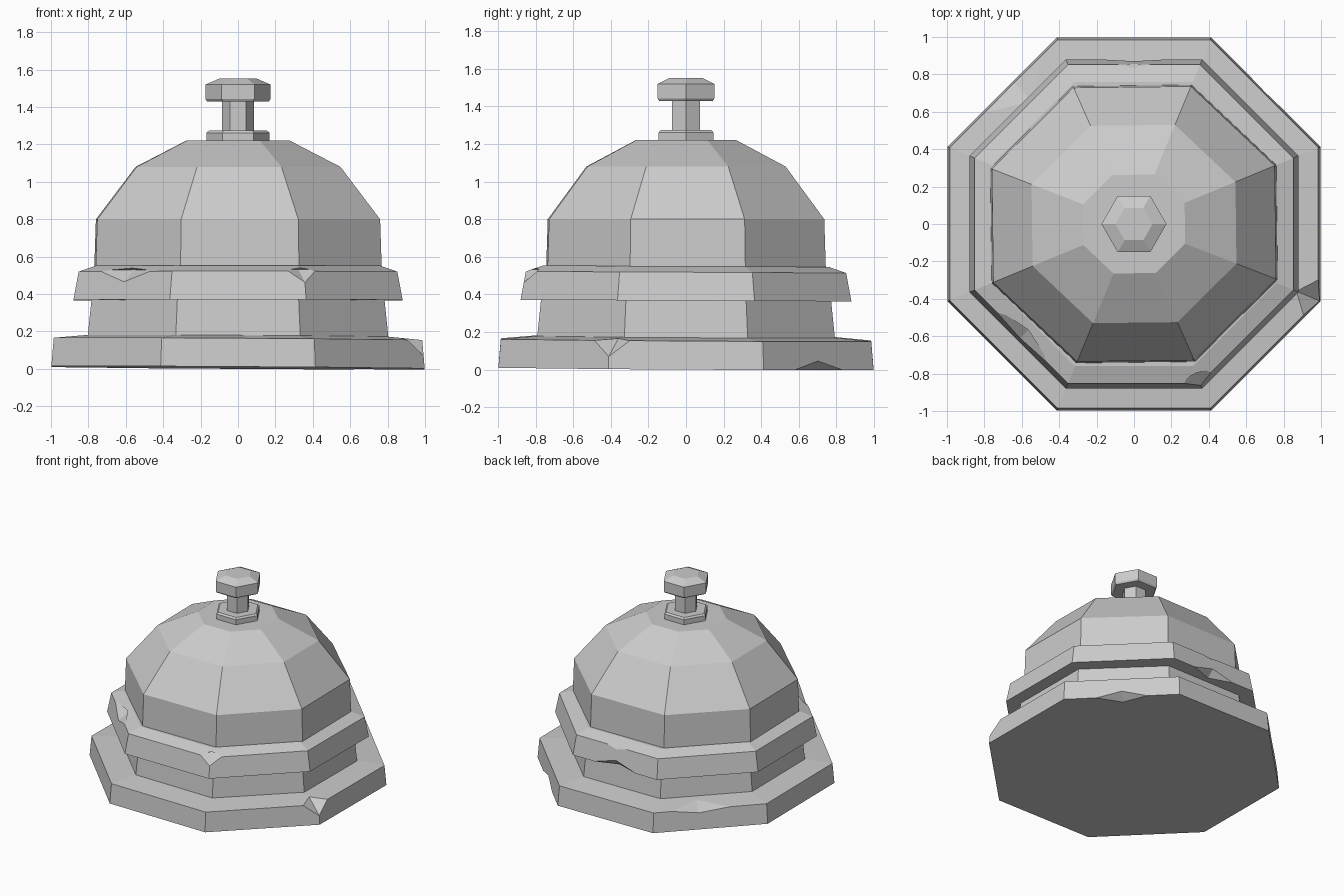
import bpy, bmesh, math
from mathutils import Vector, Matrix

if "Cube" in bpy.data.objects:
    bpy.data.objects.remove(bpy.data.objects["Cube"], do_unlink=True)

metal = bpy.data.materials.new("plain_grey")
metal.use_nodes = True
GREY = (0.6, 0.6, 0.6, 1)
metal.diffuse_color = GREY
metal.node_tree.nodes["Principled BSDF"].inputs["Base Color"].default_value = GREY


def add_object(name, bm):
    bmesh.ops.recalc_face_normals(bm, faces=bm.faces)
    mesh = bpy.data.meshes.new(name)
    bm.to_mesh(mesh)
    bm.free()
    mesh.materials.append(metal)
    ob = bpy.data.objects.new(name, mesh)
    bpy.context.collection.objects.link(ob)
    return ob


def turned(name, profile, sides=8, start=22.5, scale_y=1.0, tilt=(0, 0)):
    """Faceted solid from (radius, height) pairs, capped at both ends."""
    bm = bmesh.new()
    # octagons are measured across flats, hexagons across corners
    grow = 1 / math.cos(math.pi / sides) if sides == 8 else 1
    rings = []
    for r, z in profile:
        ring = []
        for i in range(sides):
            a = math.radians(start) + i * math.tau / sides
            x, y = r * grow * math.cos(a), r * grow * math.sin(a) * scale_y
            ring.append(bm.verts.new((x, y, z + x * tilt[0] + y * tilt[1])))
        rings.append(ring)
    for low, high in zip(rings, rings[1:]):
        for i in range(sides):
            j = (i + 1) % sides
            bm.faces.new((low[i], low[j], high[j], high[i]))
    bm.faces.new(rings[0][::-1])
    bm.faces.new(rings[-1])
    return add_object(name, bm)


def chip(ob, angle, radius, z, width, depth, drop, shift=0.0, up=1):
    """Knock a wedge out of an edge; angle is the outward direction."""
    a = math.radians(angle)
    n = Vector((math.cos(a), math.sin(a), 0))
    t = Vector((-n.y, n.x, 0))
    k = Vector((0, 0, up))
    c = n * radius + t * shift + Vector((0, 0, z))
    out = (n + k) * 0.008
    points = [c + t * width + out, c - t * width + out,
              c - n * depth + k * 0.01, c - k * drop + n * 0.01,
              c + (n + k) * 0.1]
    bm = bmesh.new()
    for p in points:
        bm.verts.new(p)
    bmesh.ops.convex_hull(bm, input=bm.verts)
    cutter = add_object("chip_cutter", bm)
    cutter.hide_render = True
    mod = ob.modifiers.new("chip", 'BOOLEAN')
    mod.operation = 'DIFFERENCE'
    mod.solver = 'EXACT'
    mod.object = cutter
    bpy.context.view_layer.objects.active = ob
    bpy.ops.object.modifier_apply(modifier=mod.name)
    bpy.data.objects.remove(cutter, do_unlink=True)


# Foot plate, slightly uneven, with worn edges
base = turned("base_plate", [(0.998, 0.006), (0.985, 0.158), (0.8, 0.175)],
              tilt=(-0.006, -0.006))
chip(base, -22.5, 1.068, 0.157, 0.2, 0.13, 0.09)
chip(base, 45, 0.998, 0.0, 0.22, 0.09, 0.055, up=-1)
chip(base, 135, 0.986, 0.158, 0.3, 0.13, 0.03, shift=-0.08)

# Lower body between plate and rim
turned("lower_body", [(0.805, 0.16), (0.775, 0.45)], scale_y=0.985)

# Overhanging rim, chipped above and below
rim = turned("rim", [(0.88, 0.367), (0.852, 0.518), (0.76, 0.55)],
             tilt=(0, -0.005))
chip(rim, -67.5, 0.925, 0.522, 0.2, 0.08, 0.06)
chip(rim, 225, 0.853, 0.52, 0.24, 0.07, 0.055)
chip(rim, 90, 0.878, 0.362, 0.22, 0.07, 0.07, up=-1)
chip(rim, 90, 0.852, 0.515, 0.2, 0.02, 0.03)

# Faceted dome
turned("dome", [(0.766, 0.5), (0.756, 0.8), (0.545, 1.08), (0.272, 1.222)],
       start=23.2, scale_y=0.968)

# Push button: collar, stem and cap
turned("button_collar", [(0.168, 1.21), (0.168, 1.262), (0.155, 1.274)],
       sides=6, start=0)
turned("button_stem", [(0.086, 1.26), (0.086, 1.45)], sides=6, start=0)
turned("button_cap", [(0.165, 1.43), (0.174, 1.442), (0.174, 1.52),
                      (0.1, 1.552)], sides=6, start=0)
